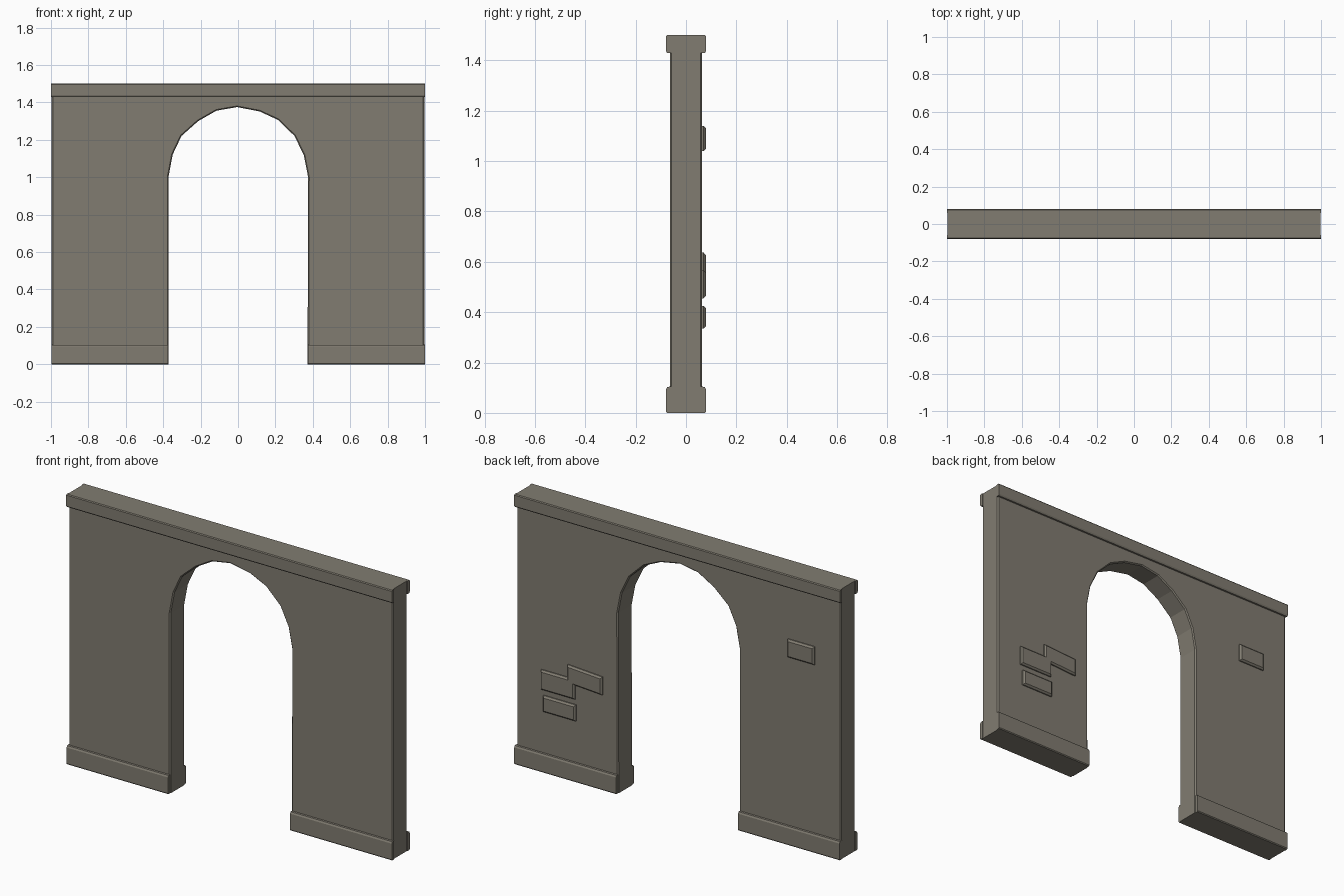
import bpy, bmesh
from mathutils import Vector

if "Cube" in bpy.data.objects:
    bpy.data.objects.remove(bpy.data.objects["Cube"])

HALF = 0.064   # half thickness of the wall
TRIM = 0.079   # half thickness at the plinth and coping

# Dark warm grey stone
stone = bpy.data.materials.new("stone")
stone.diffuse_color = (0.22, 0.202, 0.165, 1)
stone.use_nodes = True
stone.node_tree.nodes["Principled BSDF"].inputs["Base Color"].default_value = stone.diffuse_color


def finish(name, bm):
    bmesh.ops.recalc_face_normals(bm, faces=bm.faces[:])
    mesh = bpy.data.meshes.new(name)
    bm.to_mesh(mesh)
    bm.free()
    mesh.materials.append(stone)
    obj = bpy.data.objects.new(name, mesh)
    bpy.context.collection.objects.link(obj)
    return obj


def prism(points, offset):
    """Extrude a closed outline along an offset."""
    bm = bmesh.new()
    face = bm.faces.new([bm.verts.new(p) for p in points])
    ext = bmesh.ops.extrude_face_region(bm, geom=[face], use_keep_orig=True)
    moved = [g for g in ext["geom"] if isinstance(g, bmesh.types.BMVert)]
    bmesh.ops.translate(bm, verts=moved, vec=Vector(offset))
    return bm


# Wall slab with a hand-cut arch
arch = [(-0.372, 0), (-0.372, 1.0), (-0.349, 1.122), (-0.302, 1.221),
        (-0.213, 1.3), (-0.115, 1.356), (-0.005, 1.375), (0.115, 1.352),
        (0.213, 1.307), (0.302, 1.221), (0.352, 1.117), (0.375, 1.0), (0.372, 0)]
outline = [(-0.996, 0), *arch, (0.996, 0), (0.996, 1.5), (-0.996, 1.5)]
bm = prism([(x, -HALF, z) for x, z in outline], (0, 2 * HALF, 0))

# Worn edges on the wall ends and around the arch
worn = []
for e in bm.edges:
    a, b = (v.co for v in e.verts)
    level = abs(a.z - b.z) < 1e-4
    if abs(a.y - b.y) < 1e-4 and not level:
        worn.append(e)
bmesh.ops.bevel(bm, geom=worn, offset=0.006, segments=1, affect='EDGES')
finish("arched_wall", bm)

# Plinth and coping bands, swept along x on both faces
plinth = [(HALF - 0.006, 0), (TRIM - 0.004, 0), (TRIM, 0.005), (TRIM, 0.094),
          (TRIM - 0.005, 0.103), (HALF - 0.006, 0.105)]
coping = [(HALF - 0.006, 1.428), (TRIM - 0.005, 1.428), (TRIM, 1.436),
          (TRIM, 1.495), (TRIM - 0.004, 1.5), (HALF - 0.006, 1.5)]
for side, sign in (("front", -1), ("back", 1)):
    for name, profile, x0, x1 in (("left_plinth", plinth, -0.998, -0.375),
                                  ("right_plinth", plinth, 0.375, 1),
                                  ("coping", coping, -1, 1)):
        pts = [(x0, sign * y, z) for y, z in profile]
        finish(f"{side}_{name}", prism(pts, (x1 - x0, 0, 0)))

# Raised bricks on the back: x range, z range, tilt
bricks = [(0.633, 0.843, 0.455, 0.565, 0.0), (0.465, 0.68, 0.53, 0.63, 0.06),
          (0.628, 0.828, 0.335, 0.425, 0.0), (-0.838, -0.673, 1.04, 1.14, 0.0)]
for i, (x0, x1, z0, z1, tilt) in enumerate(bricks):
    y = HALF - 0.006
    pts = [(x0, y, z0), (x1, y, z0), (x1, y, z1), (x0, y, z1)]
    bm = prism(pts, (0, 0.079 - y, 0))
    outer = [e for e in bm.edges if all(v.co.y > 0.07 for v in e.verts)]
    bmesh.ops.bevel(bm, geom=outer, offset=0.009, segments=1, affect='EDGES')
    for v in bm.verts:
        v.co.z += (v.co.x - (x0 + x1) / 2) * tilt
    finish(f"brick_{i + 1}", bm)
